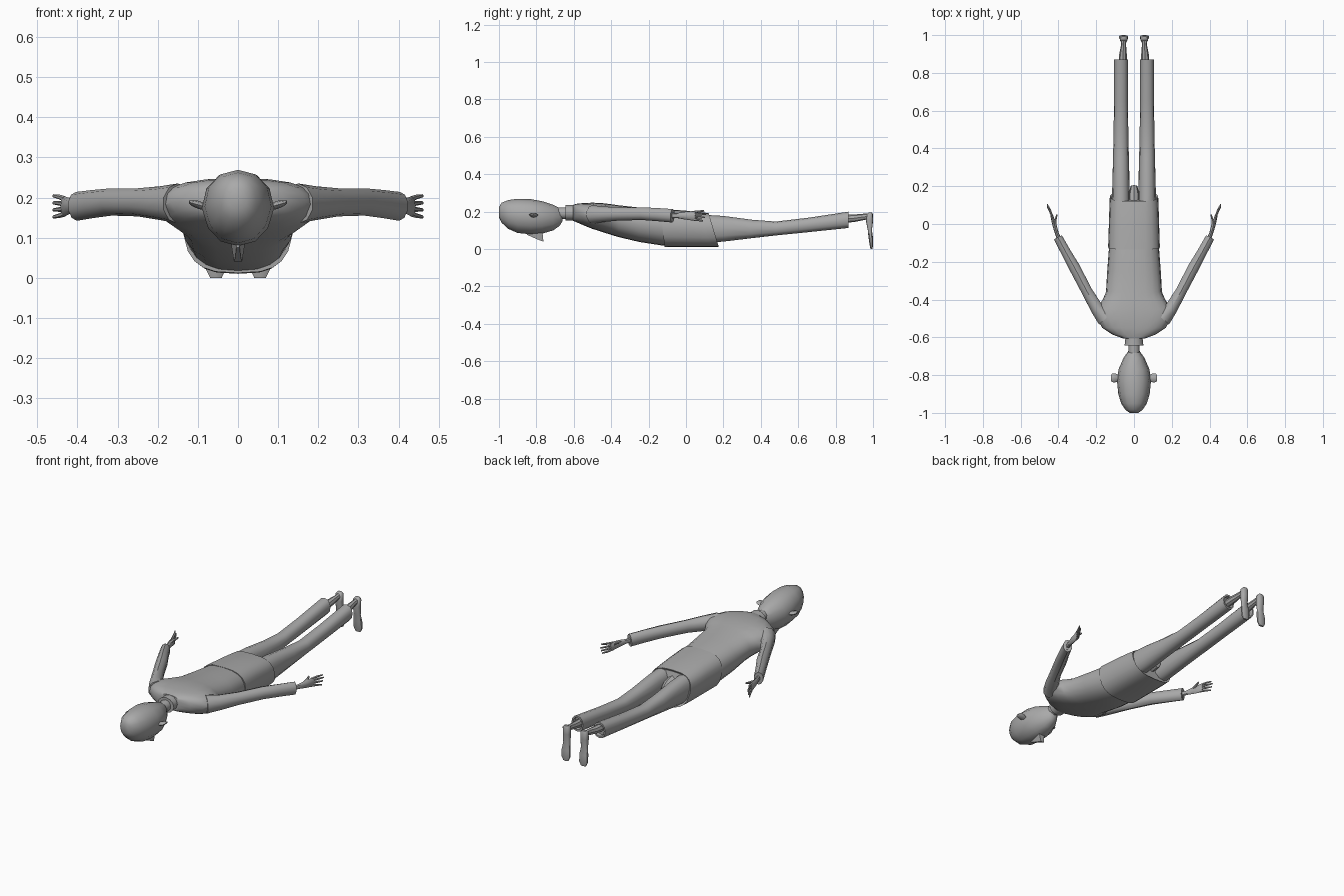
import bpy, bmesh, math
from mathutils import Vector

GREY = bpy.data.materials.new("plain grey")
GREY.diffuse_color = (0.4, 0.4, 0.4, 1)


def finish(name, bm, angle=40):
    bmesh.ops.recalc_face_normals(bm, faces=bm.faces)
    me = bpy.data.meshes.new(name)
    bm.to_mesh(me)
    bm.free()
    me.materials.append(GREY)
    ob = bpy.data.objects.new(name, me)
    bpy.context.collection.objects.link(ob)
    bpy.ops.object.select_all(action='DESELECT')
    ob.select_set(True)
    bpy.context.view_layer.objects.active = ob
    bpy.ops.object.shade_smooth_by_angle(angle=math.radians(angle))
    return ob


def skin(bm, rings):
    """Bridge successive rings of points and cap both ends."""
    rows = [[bm.verts.new(p) for p in ring] for ring in rings]
    n = len(rows[0])
    for a, b in zip(rows, rows[1:]):
        for i in range(n):
            bm.faces.new((a[i], a[(i + 1) % n], b[(i + 1) % n], b[i]))
    bm.faces.new(rows[0])
    bm.faces.new(rows[-1][::-1])


def oval(n, power=2.0):
    """Unit rounded section with a point at the top."""
    pts = []
    for i in range(n):
        t = 2 * math.pi * i / n
        s, c = math.sin(t), math.cos(t)
        pts.append((math.copysign(abs(s) ** (2 / power), s),
                    math.copysign(abs(c) ** (2 / power), c)))
    return pts


def body_loft(name, stations, n=16, power=2.0, cx=0.0, angle=40):
    """Stations along y: (y, half width, z low, z high, narrowing below, hem slant)."""
    rings = []
    for y, w, lo, hi, narrow, slant in stations:
        mid, r = (lo + hi) / 2, (hi - lo) / 2
        rings.append([(cx + u * w * (1 - narrow * max(0, -v)), y - slant * v * r, mid + v * r)
                      for u, v in oval(n, power)])
    bm = bmesh.new()
    skin(bm, rings)
    return finish(name, bm, angle)


def tube(bm, path, n=8):
    """Path of (x, y, z, half thickness across, half height), level sections."""
    pts = [Vector(p[:3]) for p in path]
    rings = []
    for i, p in enumerate(path):
        d = pts[min(i + 1, len(pts) - 1)] - pts[max(i - 1, 0)]
        side = d.cross(Vector((0, 0, 1))).normalized()
        up = side.cross(d).normalized()
        rings.append([pts[i] + side * u * p[3] + up * v * p[4] for u, v in oval(n)])
    skin(bm, rings)


def mirrored(ob):
    ob.modifiers.new("other side", 'MIRROR')
    return ob


# Head, lying face down with the crown toward the front
body_loft("head", [
    (-1.0, .022, .17, .225, 0, 0), (-.985, .045, .14, .248, 0, 0),
    (-.95, .068, .108, .262, .1, 0), (-.90, .083, .086, .269, .1, 0),
    (-.83, .090, .079, .267, .1, 0), (-.77, .082, .082, .256, .1, 0),
    (-.71, .056, .10, .237, .1, 0), (-.675, .032, .125, .218, 0, 0),
    (-.66, .018, .15, .205, 0, 0)], 12, 2.15, angle=50)

# Nose wedge
bm = bmesh.new()
skin(bm, [[(-.004, -.85, .082), (.004, -.85, .082), (.004, -.85, .076), (-.004, -.85, .076)],
          [(-.014, -.79, .09), (.014, -.79, .09), (.007, -.79, .05), (-.007, -.79, .05)],
          [(-.018, -.767, .09), (.018, -.767, .09), (.01, -.762, .04), (-.01, -.762, .04)]])
finish("nose", bm)

# Ears
bm = bmesh.new()
skin(bm, [[(x, -.815 + u * r, z + v * h) for u, v in oval(8)]
          for x, z, r, h in ((.078, .176, .016, .009), (.10, .182, .024, .010),
                             (.117, .187, .022, .007), (.122, .189, .014, .003))])
mirrored(finish("ear", bm))

# Neck and collar
body_loft("neck", [(-.69, .03, .16, .222, 0, 0), (-.58, .032, .16, .225, 0, 0)], 10)
body_loft("collar", [(-.643, .036, .16, .228, 0, 0), (-.643, .050, .152, .236, 0, 0),
                     (-.60, .045, .152, .236, 0, 0), (-.57, .055, .15, .236, 0, 0)], 12)

# Torso with rounded shoulders, belly nearest the ground
body_loft("torso", [
    (-.605, .06, .152, .236, 0, 0), (-.585, .115, .143, .242, 0, 0),
    (-.55, .168, .128, .246, .1, 0), (-.50, .196, .108, .248, .15, 0),
    (-.45, .198, .092, .246, .2, 0), (-.40, .165, .076, .240, .15, 0),
    (-.36, .148, .064, .234, .12, 0), (-.25, .142, .038, .222, .12, 0),
    (-.12, .132, .018, .210, .12, 0), (-.05, .122, .02, .2, .12, 0)], 20, 2.6)

# Hip garment with slanted open hem
body_loft("hip_garment", [
    (-.125, .128, .022, .205, .12, .1), (-.125, .137, .012, .213, .12, .1),
    (0, .133, .010, .207, .12, .2), (.10, .130, .010, .198, .12, .28),
    (.148, .128, .012, .192, .12, .3), (.14, .120, .022, .182, .12, .3)], 20, 3.0, angle=30)

# Trouser legs
mirrored(body_loft("trouser_leg", [
    (.05, .050, .03, .186, 0, 0), (.2, .046, .04, .177, 0, 0),
    (.35, .042, .058, .157, 0, 0), (.48, .039, .073, .147, 0, 0),
    (.65, .037, .090, .167, 0, 0), (.87, .036, .113, .20, 0, 0),
    (.87, .028, .123, .19, 0, 0), (.85, .026, .125, .188, 0, 0)], 12, 2.3, cx=.069))

# Fold between the legs
bm = bmesh.new()
tube(bm, [(0, .08, .12, .035, .05), (0, .16, .11, .028, .04), (0, .2, .1, .018, .025)])
finish("crotch", bm)

# Ankles
bm = bmesh.new()
tube(bm, [(.06, .83, .16, .022, .022), (.058, .9, .165, .02, .02),
          (.055, .95, .172, .013, .017), (.055, .985, .177, .016, .015)])
mirrored(finish("ankle", bm))

# Feet, toes pointing down and soles facing the back
bm = bmesh.new()
skin(bm, [[(.055 + u * w, (a + b) / 2 + v * (b - a) / 2, z) for u, v in oval(10, 3)]
          for z, w, a, b in ((.196, .012, .978, .994), (.185, .021, .966, .999),
                             (.15, .021, .962, 1.0), (.10, .019, .972, .994),
                             (.06, .025, .976, 1.0), (.02, .025, .982, 1.0),
                             (0, .015, .986, .997))])
mirrored(finish("foot", bm, 50))

# Sleeves, from the shoulder out to the cuff
bm = bmesh.new()
tube(bm, [(.15, -.50, .185, .05, .05), (.195, -.45, .186, .036, .042),
          (.25, -.355, .188, .030, .035), (.315, -.23, .189, .031, .034),
          (.36, -.15, .184, .027, .035), (.402, -.072, .178, .025, .036),
          (.402, -.072, .178, .017, .024), (.395, -.085, .178, .016, .022)], 10)
mirrored(finish("sleeve", bm))

# Hands: flat palm, four spread fingers and an inner thumb
bm = bmesh.new()
tube(bm, [(.39, -.095, .178, .013, .015), (.408, -.05, .179, .010, .013),
          (.42, -.01, .179, .011, .020), (.434, .04, .178, .008, .026),
          (.437, .05, .178, .006, .022)])
for i in range(4):
    s = i - 1.5
    reach = .062 - .009 * abs(s - .3)
    z = .178 + .0125 * s
    tube(bm, [(.432, .035, z, .006, .007), (.445, .04 + reach * .6, z + .003 * s, .006, .006),
              (.46, .045 + reach, z + .005 * s, .003, .004)], 6)
tube(bm, [(.418, -.02, .186, .008, .009), (.417, .015, .194, .007, .008),
          (.408, .05, .199, .004, .005)], 6)
mirrored(finish("hand", bm))
